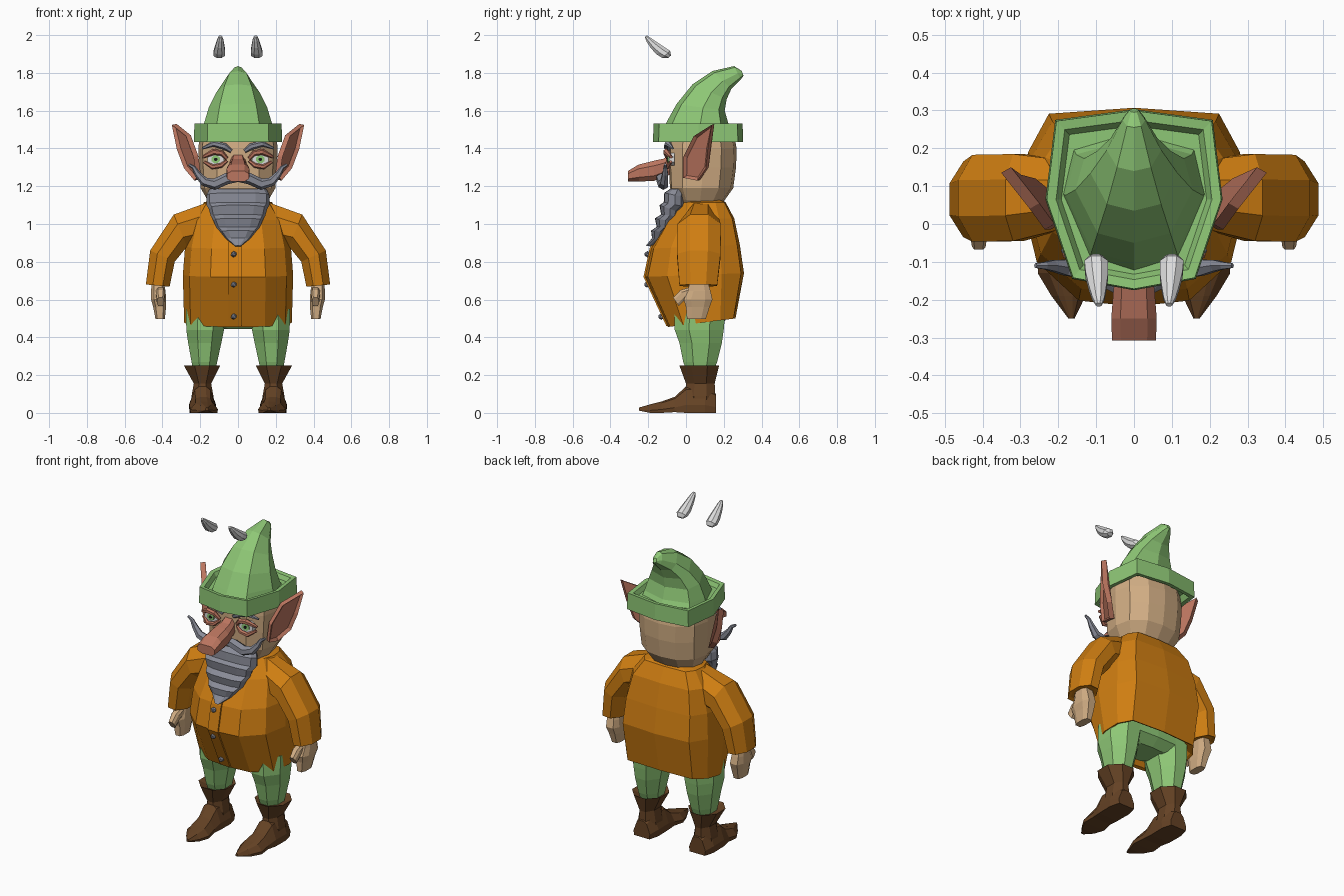
import bpy, bmesh, math
from mathutils import Vector as V


def mat(name, r, g, b):
    m = bpy.data.materials.new(name)
    m.diffuse_color = (r, g, b, 1)
    return m


GREEN = mat("leaf green", .27, .57, .18)
ORANGE = mat("coat orange", .63, .21, .006)
BROWN = mat("boot brown", .13, .055, .018)
SKIN = mat("skin tan", .64, .42, .23)
RED = mat("ruddy skin", .5, .18, .115)
GREY = mat("hair grey", .25, .26, .31)
WHITE = mat("horn white", .72, .72, .72)
BLACK = mat("pupil black", .01, .01, .01)


def finish(bm, name, m, mirror=False):
    bmesh.ops.recalc_face_normals(bm, faces=bm.faces)
    me = bpy.data.meshes.new(name)
    bm.to_mesh(me)
    bm.free()
    me.materials.append(m)
    ob = bpy.data.objects.new(name, me)
    bpy.context.collection.objects.link(ob)
    if mirror:
        ob.modifiers.new("mirror", 'MIRROR').use_mirror_merge = False
    return ob


def loft(name, m, rings, mirror=False, caps=True):
    """Skin a list of point rings into a faceted tube."""
    bm = bmesh.new()
    rows = [[bm.verts.new(p) for p in r] for r in rings]
    n = len(rows[0])
    for a, b in zip(rows, rows[1:]):
        for i in range(n):
            j = (i + 1) % n
            bm.faces.new((a[i], a[j], b[j], b[i]))
    if caps:
        bm.faces.new(rows[0])
        bm.faces.new(rows[-1])
    return finish(bm, name, m, mirror)


def both(half):
    """Close a half outline running from front centre to back centre."""
    return half + [(-u, v) for u, v in reversed(half) if u]


def circle(n, off=.5):
    return [(math.cos(2 * math.pi * (i + off) / n), math.sin(2 * math.pi * (i + off) / n))
            for i in range(n)]


OCT = [(u * 1.08, v * 1.08) for u, v in circle(8)]
BOX = both([(.6, -1), (1, -.5), (1, .5), (.6, 1)])
BODY = both([(0, -1), (.5, -.94), (.88, -.55), (1, 0), (.96, .55), (.77, .94), (0, 1)])
HEAD = both([(0, -1), (.55, -.95), (.9, -.6), (1, 0), (.9, .55), (.5, .92), (0, 1)])


def sec(prof, f, b, w):
    """Cross-section from a front point, a back point and a half-width vector."""
    f, b, w = V(f), V(b), V(w)
    return [(f + b) / 2 + (b - f) / 2 * v + w * u for u, v in prof]


def stack(prof, rows, cx=0):
    """Sections from rows of (front y, front z, back y, back z, half width)."""
    return [sec(prof, (cx, a, za), (cx, b, zb), (w, 0, 0)) for a, za, b, zb, w in rows]


# Coat body with a turned-in hem
loft("coat", ORANGE, stack(BODY, [
    (-.03, .53, .20, .55, .22), (-.075, .46, .25, .505, .27), (-.095, .455, .262, .50, .285),
    (-.218, .72, .307, .74, .292), (-.185, .87, .285, .89, .28), (-.10, 1.02, .255, 1.03, .245),
    (-.03, 1.115, .21, 1.115, .18), (.0, 1.13, .18, 1.13, .12)]))

# Coat front flap edge
loft("coat_flap", ORANGE, [[(x, y + d, z) for x, d in ((-.05, .02), (-.05, -.004), (.02, -.007), (.02, .02))]
                           for y, z in ((-.097, .46), (-.218, .72), (-.186, .87), (-.10, 1.02))])

# Buttons
for i, (y, z) in enumerate(((-.198, .84), (-.2, .68), (-.125, .51))):
    bm = bmesh.new()
    bmesh.ops.create_icosphere(bm, subdivisions=1, radius=.017)
    bmesh.ops.translate(bm, verts=bm.verts, vec=(-.022, y - .006, z))
    finish(bm, "button_%d" % (i + 1), GREY)

# Sleeves: inner point, outer point, y centre, y half width
loft("sleeve", ORANGE, [sec(OCT, (a, y, za), (b, y, zb), (0, w, 0)) for a, za, b, zb, y, w in (
    (.15, .90, .16, 1.115, .08, .085), (.27, .88, .34, 1.05, .07, .115), (.335, .80, .465, .86, .068, .115),
    (.362, .668, .488, .68, .065, .10), (.38, .675, .47, .685, .065, .08))], mirror=True)

# Hands and thumbs
loft("hand", SKIN, [sec(BOX, (.42 + o, a, z), (.42 + o, b, z), (w, 0, 0)) for z, a, b, w, o in (
    (.70, .02, .115, .032, .005), (.645, .01, .13, .038, .002), (.60, -.012, .14, .04, 0),
    (.56, -.0, .125, .034, -.005), (.498, .005, .105, .025, -.008))], mirror=True)
loft("thumb", SKIN, [sec(BOX, (.41, y, z), (.41, y + .03, z - .045), (w, 0, 0)) for y, z, w in (
    (.02, .665, .024), (-.03, .65, .024), (-.068, .61, .018))], mirror=True)

# Trousers
loft("trouser_seat", GREEN, stack(BODY, [
    (.0, .445, .16, .445, .10), (-.05, .49, .21, .49, .24), (-.05, .62, .22, .62, .25)]))
loft("trouser_leg", GREEN, [sec(OCT, (c, a, z), (c, b, z), (w, 0, 0)) for z, c, w, a, b in (
    (.23, .178, .06, .0, .15), (.27, .178, .068, -.015, .165), (.37, .176, .088, -.035, .19),
    (.44, .174, .10, -.06, .20), (.55, .165, .11, -.06, .21))], mirror=True)

# Boots: flared shaft and long pointed foot
loft("boot_shaft", BROWN, [sec(OCT, (c, a, z), (c, b, z), (w, 0, 0)) for z, c, w, a, b in (
    (.02, .188, .066, .0, .155), (.09, .188, .058, -.005, .155), (.155, .188, .046, .0, .152),
    (.25, .19, .096, -.035, .175), (.235, .186, .06, .0, .15))], mirror=True)
FOOT = both([(.95, -1), (1, -.4), (.6, .75), (.25, 1)])
loft("boot_foot", BROWN, [sec(FOOT, (c, y, a), (c, y, b), (w, 0, 0)) for y, c, w, a, b in (
    (.16, .188, .055, 0, .10), (.10, .188, .072, 0, .14), (.0, .188, .07, 0, .14), (-.06, .184, .066, .004, .085),
    (-.13, .18, .074, 0, .06), (-.19, .173, .045, .0, .045), (-.25, .165, .008, .012, .028))], mirror=True)

# Head
loft("head", SKIN, stack(HEAD, [
    (-.02, 1.08, .17, 1.08, .12), (-.05, 1.13, .20, 1.12, .16), (-.085, 1.19, .25, 1.19, .198),
    (-.09, 1.30, .265, 1.30, .205), (-.09, 1.40, .268, 1.40, .21), (-.08, 1.50, .25, 1.50, .20)]))

# Nose
loft("nose", RED, [sec(BOX, (0, y, a), (0, y, b), (w, 0, 0)) for y, a, b, w in (
    (-.05, 1.27, 1.39, .032), (-.12, 1.25, 1.345, .045), (-.17, 1.228, 1.335, .054),
    (-.25, 1.225, 1.315, .06), (-.308, 1.225, 1.28, .058))])

# Pointed ears with a hollow
bm = bmesh.new()
pts = [(.195, .0, 1.25), (.21, .0, 1.36), (.25, .055, 1.47), (.325, .15, 1.53),
       (.298, .13, 1.40), (.26, .12, 1.30), (.205, .075, 1.235)]
face = bm.faces.new([bm.verts.new(p) for p in pts])
bm.normal_update()
nrm = face.normal * (1 if face.normal.y < 0 else -1)
out = bmesh.ops.extrude_face_region(bm, geom=[face])["geom"]
bmesh.ops.translate(bm, verts=[g for g in out if isinstance(g, bmesh.types.BMVert)], vec=nrm * .03)
top = [g for g in out if isinstance(g, bmesh.types.BMFace)]
bm.normal_update()
bmesh.ops.inset_region(bm, faces=top, thickness=.016)
bmesh.ops.translate(bm, verts=list({v for f in top for v in f.verts}), vec=nrm * -.016)
finish(bm, "ear", RED, True)


def tube(name, m, pts, prof, mirror=True):
    """Tapered tube through (x, y, z, radius) points lying mostly in the xz plane."""
    rings = []
    for i, p in enumerate(pts):
        a, b = pts[max(i - 1, 0)], pts[min(i + 1, len(pts) - 1)]
        t = V((b[0] - a[0], 0, b[2] - a[2])).normalized()
        s, c = V((-t.z, 0, t.x)), V(p[:3])
        rings.append([c + s * u * p[3] + V((0, v * p[3], 0)) for u, v in prof])
    return loft(name, m, rings, mirror)


# Eyes: white, iris, pupil, lids and brows
HEX = circle(6, 0)
for name, m, r, y in (("eye_white", WHITE, .042, -.092), ("iris", GREEN, .025, -.098), ("pupil", BLACK, .010, -.102)):
    sx = 1.15 if m is WHITE else 1
    loft(name, m, [[(.118 + u * r * sx, yy + .06 * u * r, 1.342 + v * r * .85) for u, v in circle(8)]
                   for yy in (y + .03, y)], mirror=True)
tube("upper_lid", RED, [(.058, -.095, 1.345, .010), (.085, -.105, 1.375, .015),
                        (.13, -.105, 1.382, .017), (.185, -.08, 1.355, .009)], HEX)
tube("lower_lid", RED, [(.058, -.095, 1.335, .008), (.09, -.102, 1.31, .013),
                        (.135, -.10, 1.302, .014), (.18, -.08, 1.33, .008)], HEX)
tube("eyebrow", GREY, [(.035, -.095, 1.385, .010), (.07, -.10, 1.41, .018),
                       (.13, -.095, 1.425, .016), (.19, -.07, 1.40, .006)], HEX)

# Handlebar moustache
tube("moustache", GREY, [(.0, -.125, 1.245, .022), (.06, -.13, 1.24, .03), (.125, -.12, 1.21, .03),
                         (.18, -.115, 1.225, .024), (.215, -.11, 1.265, .017), (.235, -.11, 1.30, .011),
                         (.26, -.11, 1.315, .007)], HEX)

# Stepped beard
loft("beard", GREY, stack(HEAD, [
    (-.085, 1.185, .0, 1.185, .15), (-.115, 1.165, .0, 1.14, .168), (-.118, 1.115, -.0, 1.09, .168),
    (-.14, 1.10, -.03, 1.06, .155), (-.132, 1.05, -.04, 1.04, .145), (-.165, 1.03, -.05, 1.01, .132),
    (-.155, .985, -.07, .98, .115), (-.185, .965, -.09, .955, .095), (-.18, .925, -.12, .92, .065),
    (-.212, .885, -.18, .88, .015)]))

# Hat: folded brim and bent cone
BRIM = both([(0, -.175), (.163, -.145), (.234, .065), (.208, .275), (0, .303)])


def brim(s, z):
    return [(u * s, .06 + (v - .06) * s, z) for u, v in BRIM]


loft("hat_brim", GREEN, [brim(.82, 1.47), brim(.9, 1.437), brim(1, 1.435), brim(.985, 1.533),
                         brim(.88, 1.53), brim(.82, 1.505)])
CONE = both([(0, -1), (.62, -.8), (1, .1), (.85, .75), (0, 1)])
loft("hat_cone", GREEN, stack(CONE, [
    (-.13, 1.49, .25, 1.49, .19), (-.105, 1.535, .225, 1.53, .18), (-.05, 1.635, .205, 1.60, .155),
    (.035, 1.74, .215, 1.66, .115), (.14, 1.81, .24, 1.715, .072), (.255, 1.836, .29, 1.765, .03),
    (.295, 1.81, .305, 1.785, .012)]))

# Small floating horns
loft("horn", WHITE, [sec(OCT, (c, y - r, z - r * .9), (c, y + r, z + r * .9), (w, 0, 0)) for y, z, r, w, c in (
    (-.087, 1.885, .008, .018, .10), (-.105, 1.898, .021, .031, .10), (-.135, 1.917, .021, .030, .098),
    (-.17, 1.947, .017, .023, .096), (-.197, 1.975, .011, .016, .094), (-.213, 1.994, .005, .008, .093))], mirror=True)
